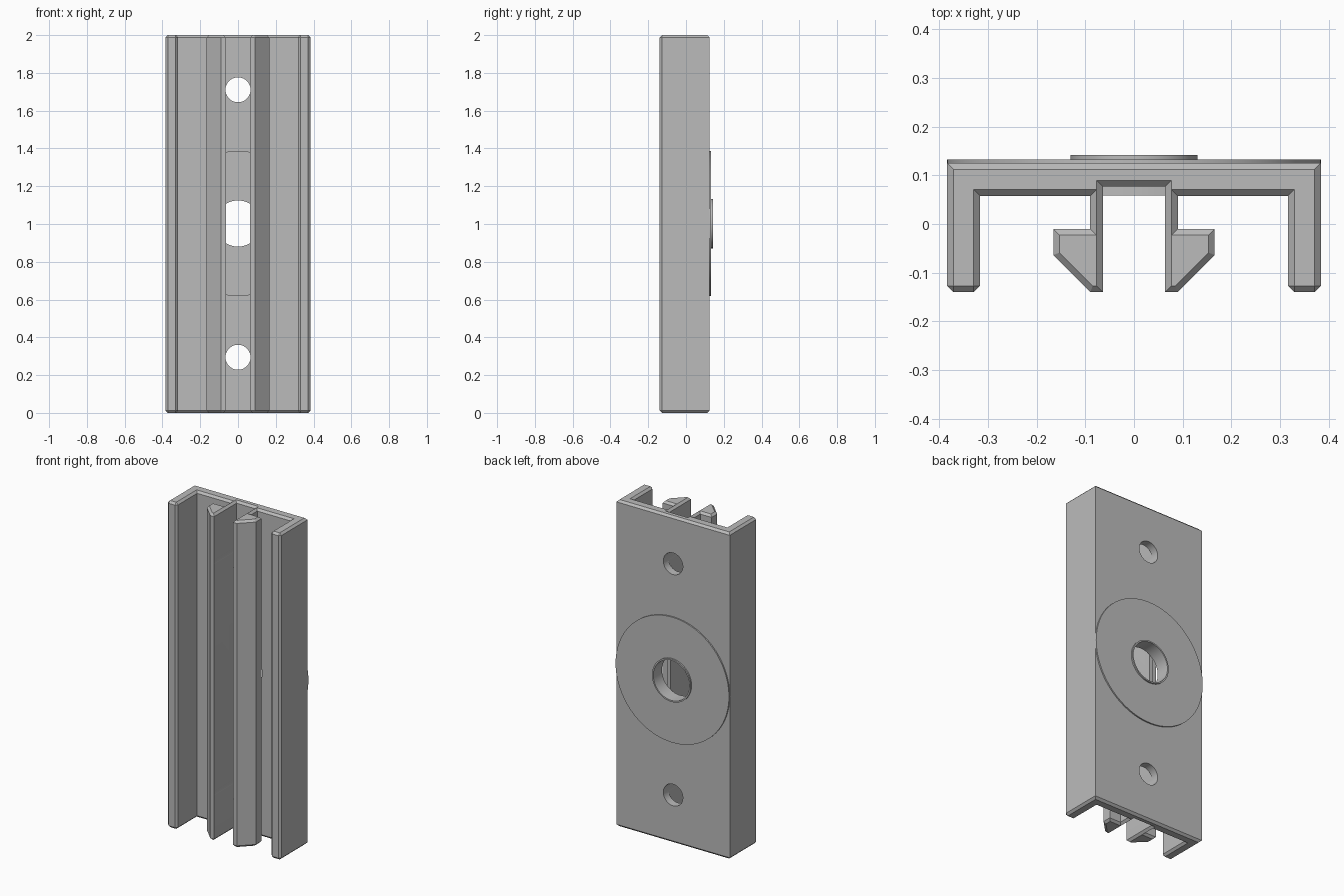
import bpy, bmesh, math
from mathutils import Matrix, Vector

if "Cube" in bpy.data.objects:
    bpy.data.objects.remove(bpy.data.objects["Cube"], do_unlink=True)

HEIGHT = 2.0
CENTRE = 1.0025
CHAMFER = 0.0128
HOLE_OFFSET = 0.708

grey = bpy.data.materials.new("plain grey")
grey.use_nodes = True
grey.diffuse_color = (0.5, 0.5, 0.5, 1)
grey.node_tree.nodes["Principled BSDF"].inputs["Base Color"].default_value = (0.5, 0.5, 0.5, 1)


def make_object(name, bm):
    bmesh.ops.recalc_face_normals(bm, faces=bm.faces[:])
    mesh = bpy.data.meshes.new(name)
    bm.to_mesh(mesh)
    bm.free()
    mesh.materials.append(grey)
    obj = bpy.data.objects.new(name, mesh)
    bpy.context.collection.objects.link(obj)
    return obj


def activate(obj):
    bpy.ops.object.select_all(action="DESELECT")
    obj.select_set(True)
    bpy.context.view_layer.objects.active = obj


def drill(target, radius, z, y_start, y_end):
    """Cut a round hole along y through the target."""
    bm = bmesh.new()
    bmesh.ops.create_cone(bm, cap_ends=True, segments=64, radius1=radius,
                          radius2=radius, depth=y_end - y_start)
    bm.transform(Matrix.Translation((0, (y_start + y_end) / 2, z))
                 @ Matrix.Rotation(math.pi / 2, 4, "X"))
    cutter = make_object("hole_cutter", bm)
    cutter.hide_render = True
    mod = target.modifiers.new("hole", "BOOLEAN")
    mod.operation = "DIFFERENCE"
    mod.solver = "EXACT"
    mod.object = cutter
    activate(target)
    bpy.ops.object.modifier_apply(modifier=mod.name)
    bpy.data.objects.remove(cutter, do_unlink=True)


# Rail: half of the cross-section, mirrored and extruded upwards
half = [(0.064, 0.077), (0.064, -0.14), (0.09, -0.14), (0.166, -0.064),
        (0.166, -0.01), (0.09, -0.01), (0.09, 0.058), (0.317, 0.058),
        (0.317, -0.14), (0.384, -0.14), (0.384, 0.125)]
outline = half + [(-x, y) for x, y in reversed(half)]
bm = bmesh.new()
base = bm.faces.new([bm.verts.new((x, y, 0)) for x, y in outline])
bmesh.ops.extrude_face_region(bm, geom=[base], use_keep_orig=True)
bm.faces.ensure_lookup_table()
top = [f for f in bm.faces if len(f.verts) == len(outline) and f is not base][0]
bmesh.ops.translate(bm, verts=top.verts[:], vec=(0, 0, HEIGHT))
bmesh.ops.recalc_face_normals(bm, faces=bm.faces[:])


def is_chamfered(edge):
    a, b = (v.co for v in edge.verts)
    upright = abs(a.z - b.z) > 1
    return not upright or (a.y < -0.13 and abs(a.x) > 0.3)


# Chamfer both ends and the tips of the outer flanges
bmesh.ops.bevel(bm, geom=[e for e in bm.edges if is_chamfered(e)],
                offset=CHAMFER, offset_type="OFFSET", segments=1,
                affect="EDGES", clamp_overlap=False)
rail = make_object("clip_rail", bm)

# Central opening in the back wall, and the two screw holes
drill(rail, 0.126, CENTRE, 0.0575, 0.3)
for side in (-1, 1):
    drill(rail, 0.066, CENTRE + side * HOLE_OFFSET, -0.3, 0.3)

# Round disc with a raised lip around its opening, turned about the y axis
section = [(0.122, 0.0585), (0.384, 0.0585), (0.384, 0.133),
           (0.131, 0.133), (0.131, 0.142), (0.122, 0.142)]
bm = bmesh.new()
verts = [bm.verts.new((r, y, CENTRE)) for r, y in section]
edges = [bm.edges.new((verts[i - 1], verts[i])) for i in range(len(verts))]
bmesh.ops.spin(bm, geom=verts + edges, cent=(0, 0, CENTRE), axis=(0, 1, 0),
               angle=math.tau, steps=96, use_merge=False)
bmesh.ops.remove_doubles(bm, verts=bm.verts[:], dist=0.0001)
disc = make_object("back_disc", bm)

for obj in (rail, disc):
    activate(obj)
    bpy.ops.object.shade_smooth_by_angle(angle=math.radians(25))
